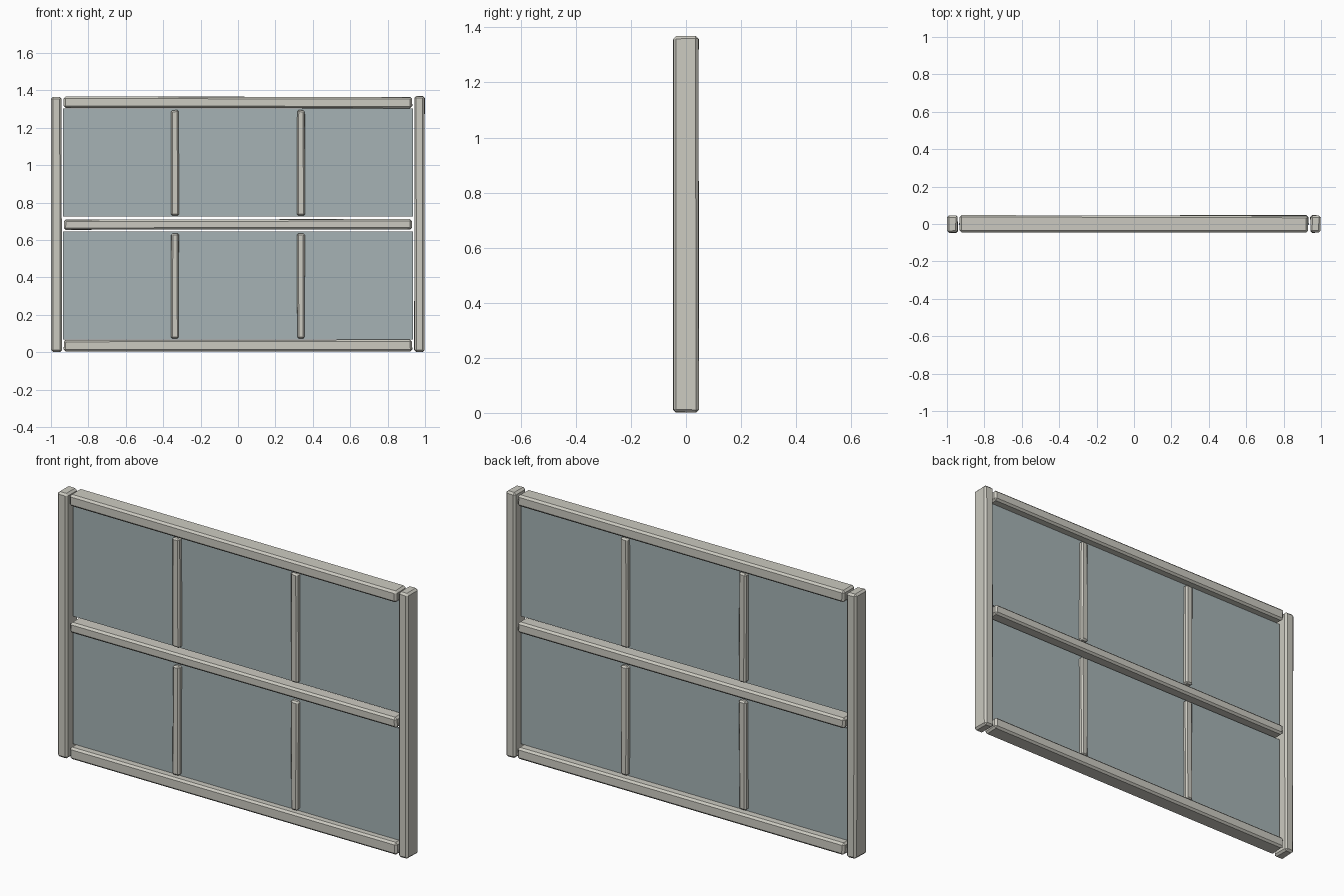
import bpy
import bmesh
import random
from mathutils import Vector

random.seed(4)

cube = bpy.data.objects.get("Cube")
if cube:
    bpy.data.objects.remove(cube, do_unlink=True)


def make_material(name, rgb):
    mat = bpy.data.materials.new(name)
    mat.use_nodes = True
    mat.diffuse_color = (*rgb, 1)
    mat.node_tree.nodes["Principled BSDF"].inputs["Base Color"].default_value = (*rgb, 1)
    return mat


wood = make_material("pale weathered wood", (0.60, 0.59, 0.53))
glass = make_material("grey blue glass", (0.38, 0.45, 0.46))


def box(name, low, high, material, bevel=0, wobble=0):
    """Box between two corners, with optional chamfers and hand-cut corners."""
    low, high = Vector(low), Vector(high)
    bm = bmesh.new()
    bmesh.ops.create_cube(bm, size=1)
    for v in bm.verts:
        for i in range(3):
            v.co[i] = high[i] if v.co[i] > 0 else low[i]
            # Corners only move inwards, so the part keeps its outer size
            v.co[i] -= random.uniform(0, wobble) * (1 if v.co[i] == high[i] else -1)
    if bevel:
        bmesh.ops.bevel(bm, geom=bm.edges[:], offset=bevel, segments=1,
                        affect='EDGES', clamp_overlap=True)
    bmesh.ops.recalc_face_normals(bm, faces=bm.faces[:])
    mesh = bpy.data.meshes.new(name)
    bm.to_mesh(mesh)
    bm.free()
    mesh.materials.append(material)
    obj = bpy.data.objects.new(name, mesh)
    bpy.context.collection.objects.link(obj)
    return obj


# Side posts
box("right_post", (-1, -0.048, 0), (-0.94, 0.048, 1.367), wood, 0.01, 0.004)
box("left_post", (0.94, -0.048, 0), (1, 0.048, 1.37), wood, 0.01, 0.004)

# Horizontal rails
for name, bottom, top in (("bottom_rail", 0.003, 0.068),
                          ("middle_rail", 0.655, 0.713),
                          ("top_rail", 1.304, 1.368)):
    box(name, (-0.933, -0.046, bottom), (0.933, 0.048, top), wood, 0.01, 0.005)

# Glass panes, each with two thin dividing bars
for level, bottom, top in (("lower", 0.068, 0.645), ("upper", 0.725, 1.304)):
    box(level + "_glass", (-0.936, -0.005, bottom), (0.936, 0.005, top), glass)
    for side, x in (("right", -0.337), ("left", 0.337)):
        box(f"{level}_{side}_bar", (x - 0.023, -0.03, bottom + 0.004),
            (x + 0.023, 0.03, top - 0.008), wood, 0.008, 0.004)
